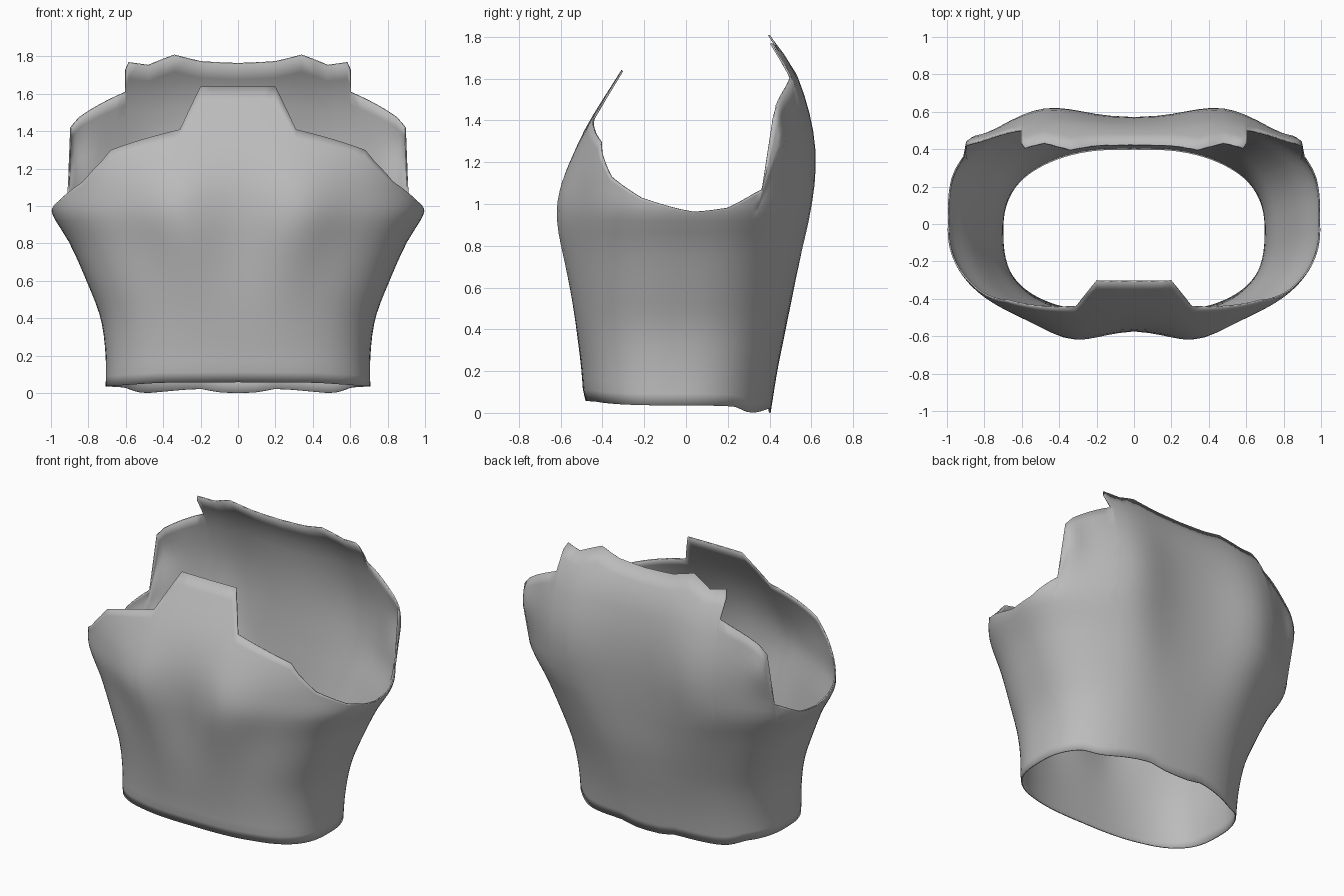
import bpy, bmesh, math

if "Cube" in bpy.data.objects:
    bpy.data.objects.remove(bpy.data.objects["Cube"])

def sample(keys, v, smooth=True):
    """Interpolate a list of (position, value) pairs."""
    if v <= keys[0][0]:
        return keys[0][1]
    if v >= keys[-1][0]:
        return keys[-1][1]
    i = next(k for k in range(len(keys) - 1) if keys[k + 1][0] >= v)
    (a, p), (b, q) = keys[i], keys[i + 1]
    h = b - a
    t = (v - a) / h
    if not smooth:
        return p + (q - p) * t
    lo, hi = keys[max(i - 1, 0)], keys[min(i + 2, len(keys) - 1)]
    m0 = (q - lo[1]) / (b - lo[0]) * h
    m1 = (hi[1] - p) / (hi[0] - a) * h
    return ((2*t**3 - 3*t**2 + 1) * p + (t**3 - 2*t**2 + t) * m0
            + (3*t**2 - 2*t**3) * q + (t**3 - t**2) * m1)

# Height profiles: half width, front and back depth on the centre line
WIDTH = [(0, .708), (.2, .708), (.4, .735), (.6, .81), (.8, .9), (.97, .997), (1.1, 1), (2, 1)]
FRONT = [(.04, -.475), (.1, -.492), (.2, -.5), (.5, -.535), (.75, -.555), (.95, -.57),
         (1.1, -.565), (1.2, -.545), (1.3, -.51), (1.4, -.46), (1.64, -.31)]
BACK = [(0, .405), (.2, .437), (.4, .477), (.6, .515), (.8, .54), (1, .56), (1.2, .57),
        (1.4, .56), (1.6, .52), (1.7, .47), (1.81, .395)]
MIDDLE = [(0, -.05), (1, .04), (2, .04)]
# Section squareness by height
N_FRONT = [(0, 2.75), (.5, 2.6), (1, 2.45), (2, 2.45)]
N_BACK = [(0, 2.45), (.6, 2.5), (1, 2.75), (1.3, 3.05), (2, 3.05)]

# Open rims as (relative x, z)
TOP_FRONT = [(0, 1.64), (.2, 1.64), (.31, 1.41), (.5, 1.36), (.68, 1.3), (.73, 1.24),
             (.83, 1.13), (.95, 1.03), (1, .96)]
TOP_BACK = [(1, .96), (.985, .98), (.91, 1.07), (.897, 1.42), (.85, 1.475), (.605, 1.61),
            (.603, 1.73), (.585, 1.77), (.48, 1.755), (.34, 1.81), (.2, 1.775), (0, 1.765)]
LOW_FRONT = [(0, .058), (.6, .055), (1, .036)]
LOW_BACK = [(0, 0), (.14, .003), (.28, .022), (.4, .018), (.68, 0), (.76, .005), (.86, .03), (1, .036)]

def columns(rim, low, back):
    """Split the rim into columns of (relative x, low z, top z, back)."""
    n = 3 if back else 2.4
    out = []
    ang = [math.asin(min(1, x ** (n / 2))) for x, _ in rim]
    for k in range(len(rim) - 1):
        steps = max(1, math.ceil(abs(ang[k + 1] - ang[k]) / .07))
        for s in range(steps + (k == len(rim) - 2)):
            t = s / steps
            x = max(0, math.sin(ang[k] + (ang[k + 1] - ang[k]) * t)) ** (2 / n)
            z = rim[k][1] + (rim[k + 1][1] - rim[k][1]) * t
            out.append((x, sample(low, x, False), z, back))
    return out

def bump(x, z, cx, cz, sx, sz):
    return math.exp(-((x - cx) / sx) ** 2 - ((z - cz) / sz) ** 2)

def point(x, z, back):
    """Body surface: superellipse section with chest or shoulder-blade swell."""
    n = sample(N_BACK if back else N_FRONT, z, False)
    c = sample(MIDDLE, z, False)
    curve = max(0, 1 - x ** n) ** (1 / n)
    if back:
        swell = .07 * bump(x, z, .48, 1.15, .25, .5) + .05 * bump(x, z, .9, 1.32, .09, .18)
        y = c + (sample(BACK, z) - c) * curve + swell
    else:
        swell = .063 * bump(x, z, .33, .95, .2, .25 if z > .95 else .34)
        y = c + (sample(FRONT, z) - c) * curve - swell
    return (x * sample(WIDTH, z), y, z)

# Torso shell: right half, mirrored and given a thin wall
cols = columns(TOP_FRONT, LOW_FRONT, False)[:-1] + columns(TOP_BACK, LOW_BACK, True)
LOWER, UPPER, SPLIT = 16, 10, .92
bm = bmesh.new()
grid = []
for x, lo, hi, back in cols:
    zs = [lo + (SPLIT - lo) * j / LOWER for j in range(LOWER)]
    zs += [SPLIT + (hi - SPLIT) * j / UPPER for j in range(UPPER + 1)]
    grid.append([bm.verts.new(point(x, z, back)) for z in zs])
for a, b in zip(grid, grid[1:]):
    for j in range(LOWER + UPPER):
        bm.faces.new((a[j], b[j], b[j + 1], a[j + 1]))
mesh = bpy.data.meshes.new("torso_shell")
bm.to_mesh(mesh)
bm.free()
torso = bpy.data.objects.new("torso_shell", mesh)
bpy.context.collection.objects.link(torso)

grey = bpy.data.materials.new("plain grey")
grey.diffuse_color = (.5, .5, .5, 1)
grey.use_nodes = True
grey.node_tree.nodes["Principled BSDF"].inputs["Base Color"].default_value = grey.diffuse_color
mesh.materials.append(grey)

mirror = torso.modifiers.new("mirror", 'MIRROR')
mirror.use_clip = True
wall = torso.modifiers.new("wall", 'SOLIDIFY')
wall.thickness = .008
wall.offset = -1

bpy.context.view_layer.objects.active = torso
torso.select_set(True)
bpy.ops.object.shade_smooth_by_angle(angle=math.radians(50))
